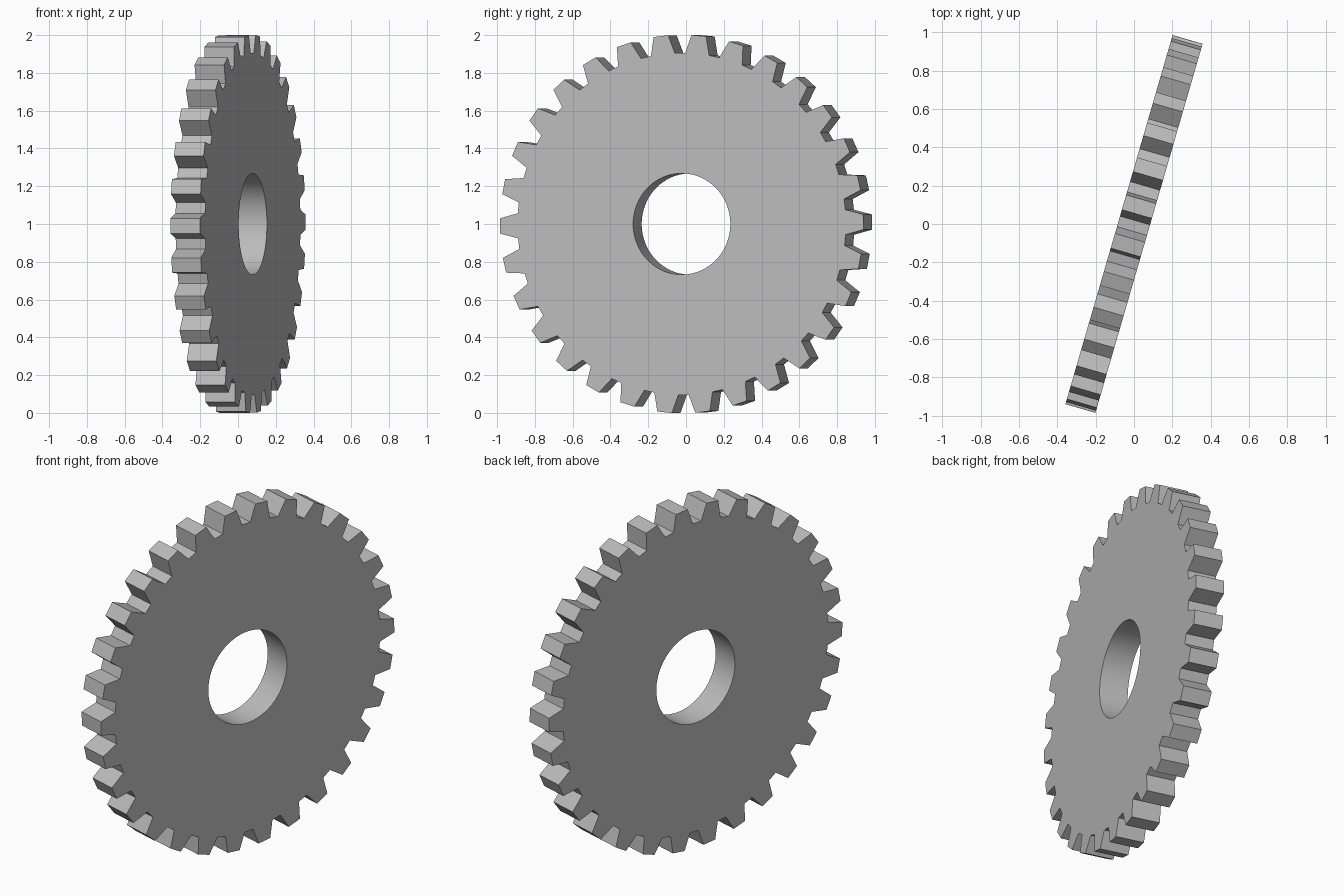
import bpy
import bmesh
from math import radians, sin, cos, pi
from mathutils import Matrix

default = bpy.data.objects.get("Cube")
if default:
    bpy.data.objects.remove(default, do_unlink=True)

TEETH = 30
THICKNESS = 0.163
TIP_R, ROOT_R, BORE_R = 1.002, 0.905, 0.268
TURN = radians(-16.2)
PHASE = radians(0.6)

grey = bpy.data.materials.new("steel_grey")
grey.use_nodes = True
colour = (0.5, 0.5, 0.5, 1)
grey.diffuse_color = colour
grey.node_tree.nodes["Principled BSDF"].inputs["Base Color"].default_value = colour

# Tooth outline: root, tip, tip, root, repeated round the wheel
tooth = [(-4.2, ROOT_R), (-2.3, TIP_R), (2.3, TIP_R), (4.2, ROOT_R)]
outline = [(PHASE + 2 * pi * k / TEETH + radians(a), r)
           for k in range(TEETH) for a, r in tooth]
count = len(outline)
bore = [(outline[0][0] + 2 * pi * i / count, BORE_R) for i in range(count)]

bm = bmesh.new()


def ring(points, x):
    return [bm.verts.new((x, r * cos(a), r * sin(a))) for a, r in points]


# Four rings joined into the two faces, the toothed rim and the bore
half = THICKNESS / 2
rings = [ring(outline, half), ring(outline, -half), ring(bore, -half), ring(bore, half)]
for a, b in zip(rings, rings[1:] + rings[:1]):
    for i in range(count):
        j = (i + 1) % count
        bm.faces.new((a[i], a[j], b[j], b[i]))
bmesh.ops.recalc_face_normals(bm, faces=bm.faces)

# Turn about the vertical and stand on the ground
bm.transform(Matrix.Translation((0, 0, 1)) @ Matrix.Rotation(TURN, 4, "Z"))
mesh = bpy.data.meshes.new("gear_wheel")
bm.to_mesh(mesh)
bm.free()
mesh.materials.append(grey)
gear = bpy.data.objects.new("gear_wheel", mesh)
bpy.context.collection.objects.link(gear)

# Smooth bore, crisp teeth
bpy.ops.object.select_all(action="DESELECT")
gear.select_set(True)
bpy.context.view_layer.objects.active = gear
bpy.ops.object.shade_smooth_by_angle(angle=radians(20))
